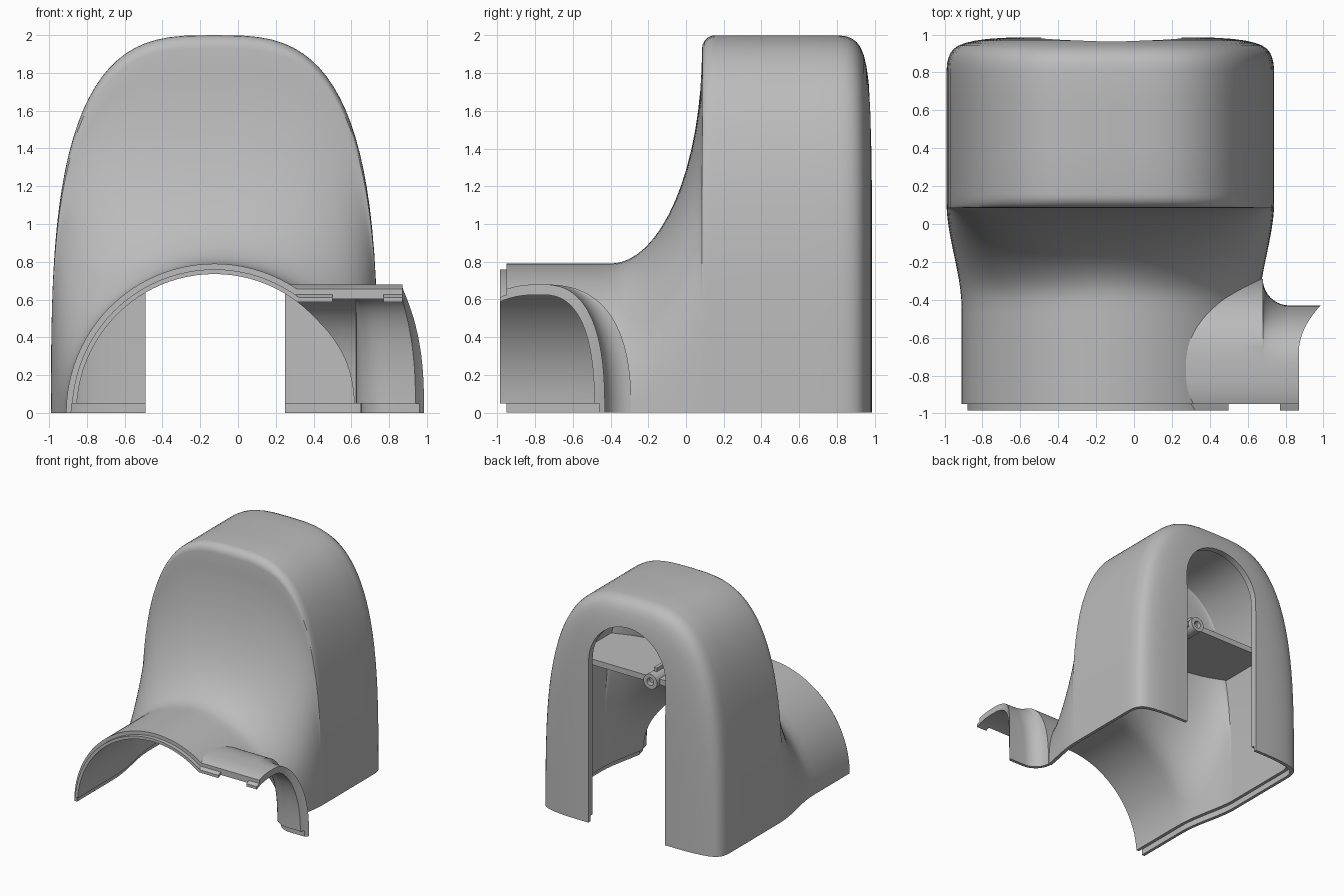
import bpy, bmesh, math

if "Cube" in bpy.data.objects:
    bpy.data.objects.remove(bpy.data.objects["Cube"])

CX = -0.125   # centre line of the hood and front tube
FLOOR = -0.1  # solids run below the ground and are trimmed flat later

grey = bpy.data.materials.new("cover grey")
grey.diffuse_color = (0.5, 0.5, 0.5, 1)
grey.use_nodes = True
grey.node_tree.nodes["Principled BSDF"].inputs["Base Color"].default_value = grey.diffuse_color


def loft(name, rings):
    """Skin a list of equal-length closed rings and cap both ends."""
    bm = bmesh.new()
    vs = [[bm.verts.new(p) for p in r] for r in rings]
    n = len(vs[0])
    for a, b in zip(vs, vs[1:]):
        for i in range(n):
            j = (i + 1) % n
            bm.faces.new((a[i], a[j], b[j], b[i]))
    bm.faces.new(vs[0])
    bm.faces.new(vs[-1][::-1])
    bmesh.ops.recalc_face_normals(bm, faces=bm.faces[:])
    me = bpy.data.meshes.new(name)
    bm.to_mesh(me)
    bm.free()
    me.materials.append(grey)
    ob = bpy.data.objects.new(name, me)
    bpy.context.collection.objects.link(ob)
    return ob


def box(name, x0, x1, y0, y1, z0, z1):
    return loft(name, [[(x0, y0, z), (x1, y0, z), (x1, y1, z), (x0, y1, z)] for z in (z0, z1)])


def boolean(ob, other, op):
    m = ob.modifiers.new("cut", 'BOOLEAN')
    m.object, m.operation, m.solver = other, op, 'EXACT'
    bpy.context.view_layer.objects.active = ob
    bpy.ops.object.modifier_apply(modifier=m.name)
    bpy.data.objects.remove(other)


def ramp(y, a, b):
    t = min(1, max(0, (y - a) / (b - a)))
    return t * t * (3 - 2 * t)


# Side profile of the hood: (y, height, width inset)
stations = [(-0.95, 0.79, 0), (-0.8, 0.79, 0), (-0.6, 0.79, 0), (-0.47, 0.79, 0)]
for i in range(17):
    a = math.radians(90 * i / 16)
    stations.append((-0.4 + 0.485 * math.sin(a), 1.93 - 1.14 * math.cos(a), 0))
for i in range(1, 6):
    a = math.radians(90 * i / 5)
    stations.append((0.155 - 0.07 * math.cos(a), 1.93 + 0.07 * math.sin(a), 0))
stations += [(0.4, 2, 0), (0.65, 2, 0), (0.81, 2, 0)]
for y, d in ((0.85, .006), (0.88, .018), (0.905, .037), (0.925, .064), (0.942, .105),
             (0.956, .165), (0.968, .25), (0.977, .36), (0.983, .5), (0.985, .65)):
    stations.append((y, 2 - d, d * 0.6))


def hood(name, t=0.0, front=-0.95, ztop=9):
    """Hood plus front tube, offset inward by t."""
    rings, last, S = [], -9, 48
    for k, (y, h, d) in enumerate(stations):
        p, q = stations[max(0, k - 1)], stations[min(len(stations) - 1, k + 1)]
        dy, dh = q[0] - p[0], q[1] - p[1]
        s = math.hypot(dy, dh)
        yy = max(last + 0.002, y + t * dh / s) if k else front
        last = yy
        hh = h - t * dy / s
        w = 0.785 + 0.08 * ramp(y, -0.45, 0.12) - d - t
        n = 2 + 1.15 * ramp(y, -0.42, 0.08)
        ring = [(CX + w, yy, FLOOR)]
        for i in range(S + 1):
            a = math.pi * i / S
            c, sn = math.cos(a), max(0, math.sin(a))
            ring.append((CX + math.copysign(w * abs(c) ** (2 / n), c), yy,
                         min(ztop, hh * sn ** (2 / n))))
        ring.append((CX - w, yy, FLOOR))
        rings.append(ring)
    return loft(name, rings)


def branch(name, t=0.0, front=-0.95, ztop=9):
    """Side branch with a flared root, offset inward by t."""
    rings, yc, n, wf, S = [], -0.77, 2.6, 0.45, 36
    R = 0.14 + t
    xs = [0.2, 0.4, 0.55] + [0.82 - R * math.cos(math.radians(a)) for a in range(0, 91, 9)] + [1.3]
    end = math.acos(-((yc - front) / wf) ** (n / 2))
    for x in xs:
        g = min(R, max(0, 0.82 - x))
        wb = 0.34 - t + R - math.sqrt(R * R - g * g)
        ring = [(x, yc + wb, FLOOR)]
        for i in range(S + 1):
            a = end * i / S
            c = math.cos(a)
            y = yc + (wb if c > 0 else -wf) * abs(c) ** (2 / n)
            ring.append((x, y, min(ztop, (0.68 - t) * math.sin(a) ** (2 / n))))
        ring.append((x, front, FLOOR))
        rings.append(ring)
    return loft(name, rings)


# Outer skin: hood, branch and the thinner joining lip at the front
cover = hood("cover_shell")
boolean(cover, branch("branch"), 'UNION')
boolean(cover, hood("lip", 0.03, -0.985), 'UNION')
boolean(cover, branch("branch_lip", 0.03, -0.985), 'UNION')

# Hollow the inside, and rebate the bottom edge
for t, z in ((0.055, 9), (0.027, 0.05)):
    boolean(cover, hood("hollow", t, -1.1, z), 'DIFFERENCE')
    boolean(cover, branch("branch_hollow", t, -1.1, z), 'DIFFERENCE')

# Arched slot in the back wall
arch = [(0.25, FLOOR - .1)] + [(-0.12 + 0.37 * math.cos(math.pi * i / 32), 1.41 + 0.37 * math.sin(math.pi * i / 32))
                               for i in range(33)] + [(-0.49, FLOOR - .1)]
boolean(cover, loft("slot", [[(x, y, z) for x, z in arch] for y in (0.6, 1.2)]), 'DIFFERENCE')

# Curved end of the branch, lip gap and flat base
edge = [(0.87 + 0.115 * max(0, (y + 0.68) / 0.25) ** 2, y)
        for y in [-1.2, -0.9, -0.68] + [-0.68 + 0.025 * i for i in range(1, 12)]]
edge += [(1.5, edge[-1][1]), (1.5, -1.2)]
boolean(cover, loft("end_trim", [[(x, y, z) for x, y in edge] for z in (-0.3, 1)]), 'DIFFERENCE')
boolean(cover, box("lip_gap", 0.5, 0.77, -1.2, -0.95, 0.3, 1), 'DIFFERENCE')
boolean(cover, box("base_trim", -2, 2, -2, 2, -1, 0), 'DIFFERENCE')

# Shelf inside the hood, trimmed to the shell
shelf = box("inner_shelf", -1.2, 1.2, -0.3, 0.63, 1.18, 1.23)
boolean(shelf, hood("shelf_trim", 0.03), 'INTERSECT')

# Screw boss and rib on the shelf edge
prof = [(0.065, 0.45), (0.065, 0.67), (0.032, 0.67), (0.032, 0.45)]
bm = bmesh.new()
rows = [[bm.verts.new((CX + r * math.cos(a), y, 1.205 + r * math.sin(a))) for r, y in prof]
        for a in [2 * math.pi * i / 24 for i in range(24)]]
for i in range(24):
    a, b = rows[i], rows[(i + 1) % 24]
    for j in range(4):
        k = (j + 1) % 4
        bm.faces.new((a[j], a[k], b[k], b[j]))
bmesh.ops.recalc_face_normals(bm, faces=bm.faces[:])
me = bpy.data.meshes.new("screw_boss")
bm.to_mesh(me)
bm.free()
me.materials.append(grey)
boss = bpy.data.objects.new("screw_boss", me)
bpy.context.collection.objects.link(boss)
rib = box("shelf_rib", CX - 0.015, CX + 0.015, 0.1, 0.6, 1.22, 1.3)

for ob in (cover, shelf, boss, rib):
    bpy.ops.object.select_all(action='DESELECT')
    ob.select_set(True)
    bpy.context.view_layer.objects.active = ob
    bpy.ops.object.shade_smooth_by_angle(angle=math.radians(30))
